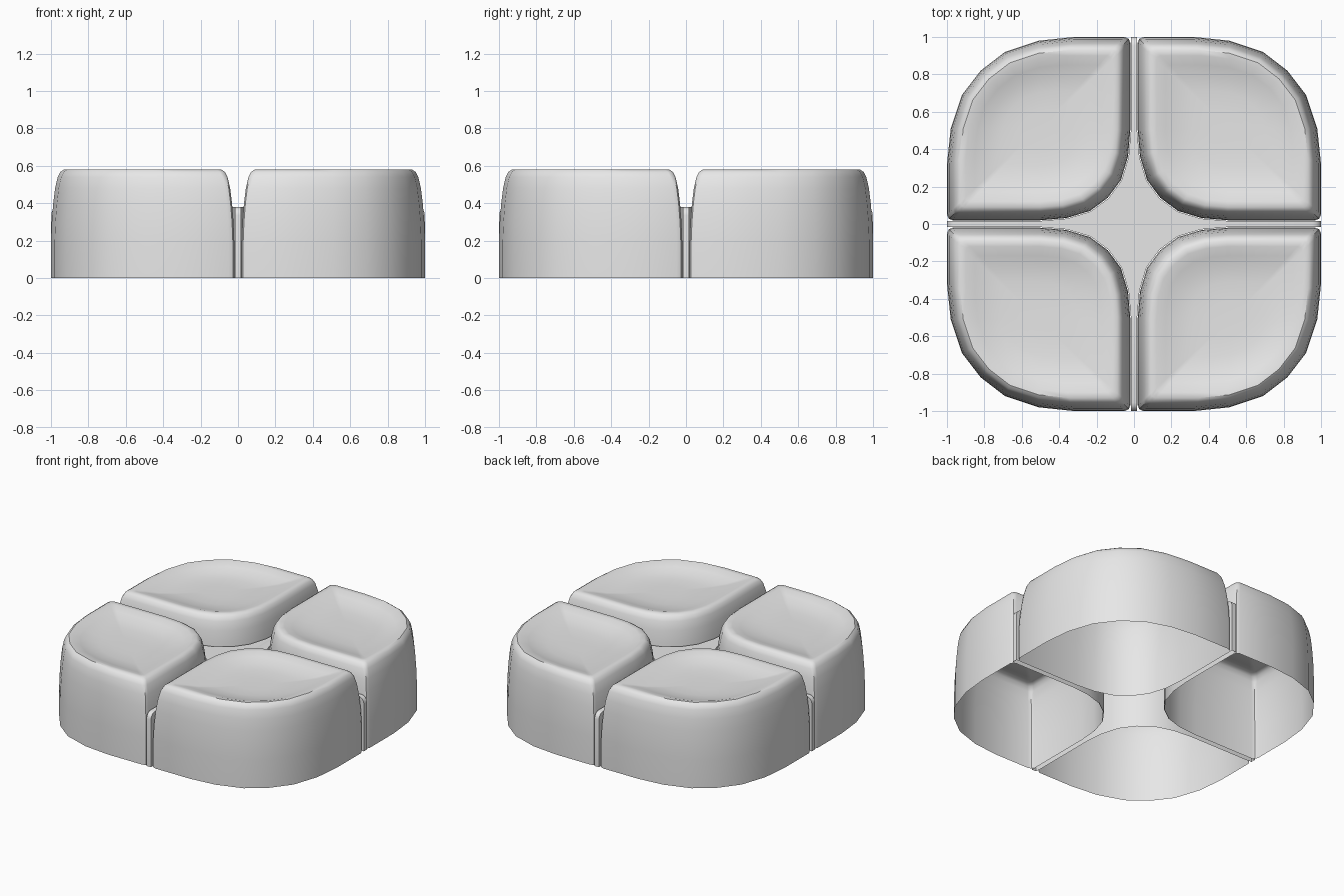
import bpy, bmesh, math
from mathutils import Matrix

if "Cube" in bpy.data.objects:
    bpy.data.objects.remove(bpy.data.objects["Cube"])

grey = bpy.data.materials.new("light_grey")
grey.diffuse_color = (0.8, 0.8, 0.8, 1)
grey.use_nodes = True
grey.node_tree.nodes["Principled BSDF"].inputs["Base Color"].default_value = grey.diffuse_color

# Half outline of one cushion; the rest is its reflection in the x = y diagonal
INNER = [(0.14, 0.14), (0.07, 0.235), (0.032, 0.36), (0.02, 0.5)]
OUTER = [(0.02, 0.97), (0.028, 0.99), (0.05, 1.0), (0.32, 1.0),
         (0.51, 0.98), (0.69, 0.92), (0.82, 0.82)]
# Wall and dished top: (inset, height)
PROFILE = [(0, 0), (0, 0.2), (0.004, 0.3), (0.012, 0.4), (0.022, 0.48),
           (0.036, 0.54), (0.05, 0.567), (0.07, 0.58), (0.1, 0.577),
           (0.15, 0.562), (0.21, 0.545), (0.29, 0.535), (0.39, 0.532)]


def flip(points):
    return [(y, x) for x, y in reversed(points)]


def finish(bm, name, angle):
    bmesh.ops.recalc_face_normals(bm, faces=bm.faces)
    # Open shells: make sure the upper faces point up
    top = max(bm.faces, key=lambda f: abs(f.normal.z) * f.calc_area())
    if top.normal.z < 0:
        bmesh.ops.reverse_faces(bm, faces=bm.faces)
    mesh = bpy.data.meshes.new(name)
    bm.to_mesh(mesh)
    bm.free()
    mesh.materials.append(grey)
    obj = bpy.data.objects.new(name, mesh)
    bpy.context.collection.objects.link(obj)
    bpy.ops.object.select_all(action='DESELECT')
    obj.select_set(True)
    bpy.context.view_layer.objects.active = obj
    bpy.ops.object.shade_smooth_by_angle(angle=math.radians(angle))
    return obj


def cushion(name, turn):
    half = INNER + OUTER
    outline = half + flip(half)[1:-1]
    bm = bmesh.new()
    rings = []
    for inset, z in PROFILE:
        s = 1 - inset / 0.49
        rings.append([bm.verts.new((0.51 + (x - 0.51) * s,
                                    0.51 + (y - 0.51) * s, z)) for x, y in outline])
    n = len(outline)
    for a, b in zip(rings, rings[1:]):
        for i in range(n):
            j = (i + 1) % n
            bm.faces.new((a[i], a[j], b[j], b[i]))
    bm.faces.new(rings[-1])
    bmesh.ops.rotate(bm, verts=bm.verts, matrix=Matrix.Rotation(turn, 3, 'Z'))
    finish(bm, name, 40)


for i, name in enumerate(("back_right", "back_left", "front_left", "front_right")):
    cushion(name + "_cushion", i * math.pi / 2)

# Star-shaped joining frame, open below, filling the gaps between the cushions
gap = 0.003
half = [(x - gap, y - gap) for x, y in INNER] + [(0.017, 1.0)]
quarter = flip(half) + half[1:]
outline = []
for k in range(4):
    c, s = round(math.cos(k * math.pi / 2)), round(math.sin(k * math.pi / 2))
    outline += [(c * x - s * y, s * x + c * y) for x, y in quarter]
bm = bmesh.new()
low = [bm.verts.new((x, y, 0)) for x, y in outline]
high = [bm.verts.new((x, y, 0.38)) for x, y in outline]
for i in range(len(outline)):
    j = (i + 1) % len(outline)
    bm.faces.new((low[i], low[j], high[j], high[i]))
bm.faces.new(high)
# Rounded top at each of the four arm ends
ends = [e for e in bm.edges if all(v.co.z > 0.3 and max(abs(v.co.x), abs(v.co.y)) > 0.99
                                   for v in e.verts)]
bmesh.ops.bevel(bm, geom=ends, offset=0.045, segments=4, profile=0.5,
                affect='EDGES', clamp_overlap=False)
finish(bm, "joining_frame", 35)
